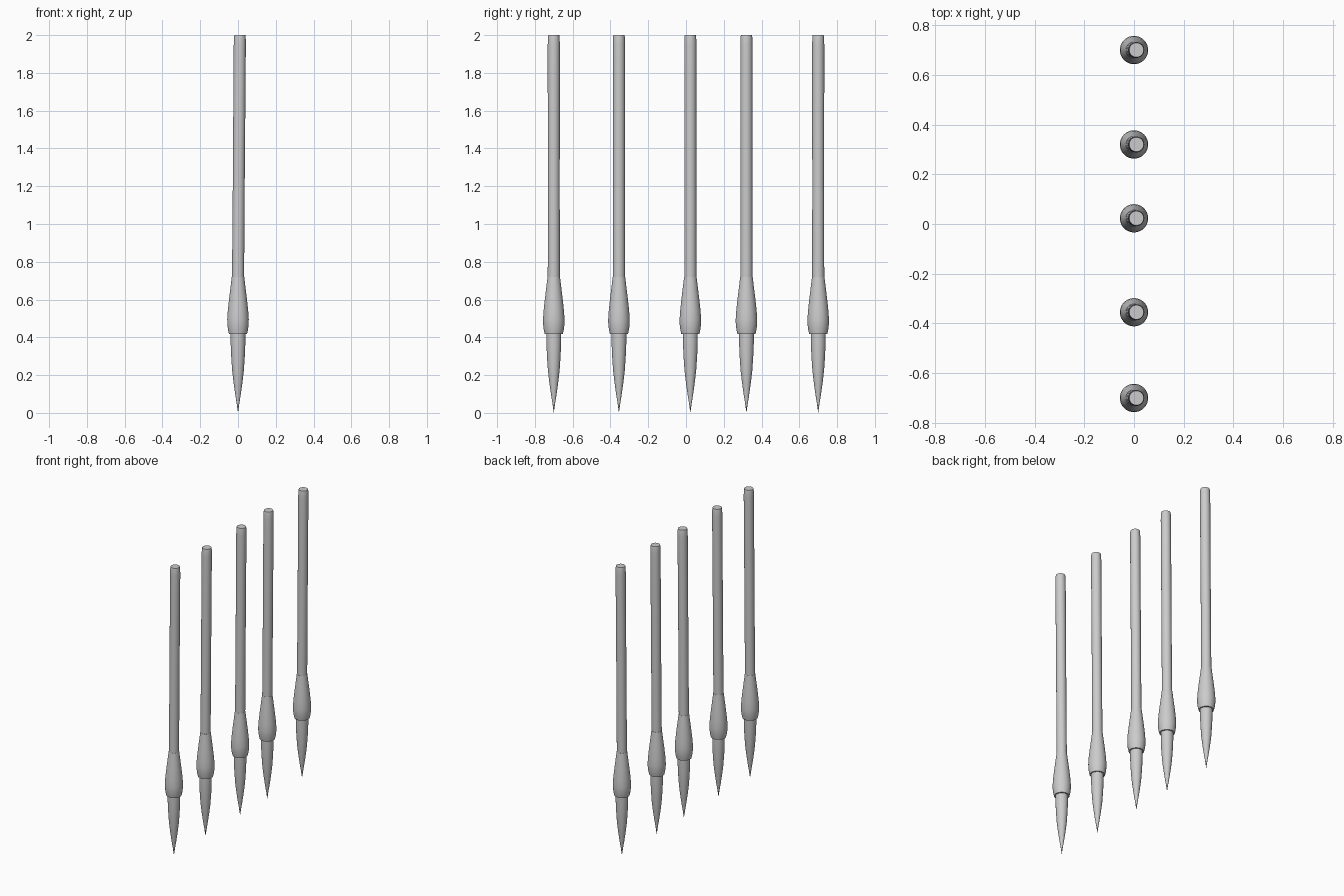
import bpy, bmesh, math

if "Cube" in bpy.data.objects:
    bpy.data.objects.remove(bpy.data.objects["Cube"])

SEG = 32
LEAN = 0.0075  # slight sideways drift of the handle per unit height


def lathe(name, profile, y, lean=0.0, x=0.0):
    """Spin a (radius, z) profile into a closed, smooth-shaded object."""
    bm = bmesh.new()
    z0 = profile[0][1]
    rings = []
    for r, z in profile:
        cx = x + lean * (z - z0)
        if r == 0:
            rings.append([bm.verts.new((cx, y, z))])
        else:
            rings.append([bm.verts.new((cx + r * math.cos(2 * math.pi * i / SEG),
                                        y + r * math.sin(2 * math.pi * i / SEG), z))
                          for i in range(SEG)])
    for a, b in zip(rings, rings[1:]):
        for i in range(SEG):
            j = (i + 1) % SEG
            if len(a) == 1:
                bm.faces.new((a[0], b[j], b[i]))
            elif len(b) == 1:
                bm.faces.new((a[i], a[j], b[0]))
            else:
                bm.faces.new((a[i], a[j], b[j], b[i]))
    bmesh.ops.recalc_face_normals(bm, faces=bm.faces)
    mesh = bpy.data.meshes.new(name)
    bm.to_mesh(mesh)
    bm.free()
    obj = bpy.data.objects.new(name, mesh)
    bpy.context.collection.objects.link(obj)
    bpy.ops.object.select_all(action='DESELECT')
    obj.select_set(True)
    bpy.context.view_layer.objects.active = obj
    bpy.ops.object.shade_smooth_by_angle(angle=math.radians(35))


# pointed bristle head
bristles = [(0, 0), (0.007, 0.05), (0.015, 0.10), (0.024, 0.165), (0.031, 0.225),
            (0.036, 0.30), (0.039, 0.37), (0.039, 0.43), (0, 0.43)]
# bulbous collar holding the bristles
collar = [(0, 0.418), (0.048, 0.418), (0.053, 0.44), (0.0565, 0.47), (0.057, 0.495),
          (0.054, 0.54), (0.047, 0.605), (0.039, 0.67), (0.033, 0.72), (0, 0.72)]
# long straight handle with softened end
handle = [(0, 0.68), (0.032, 0.68), (0.0315, 1.2), (0.032, 1.8),
          (0.032, 1.95), (0.031, 1.99), (0.029, 2.0), (0, 2.0)]

# row of five brushes
for n, y in enumerate((-0.70, -0.355, 0.023, 0.32, 0.70), 1):
    lathe(f"bristles_{n}", bristles, y)
    lathe(f"collar_{n}", collar, y)
    lathe(f"handle_{n}", handle, y, LEAN)
